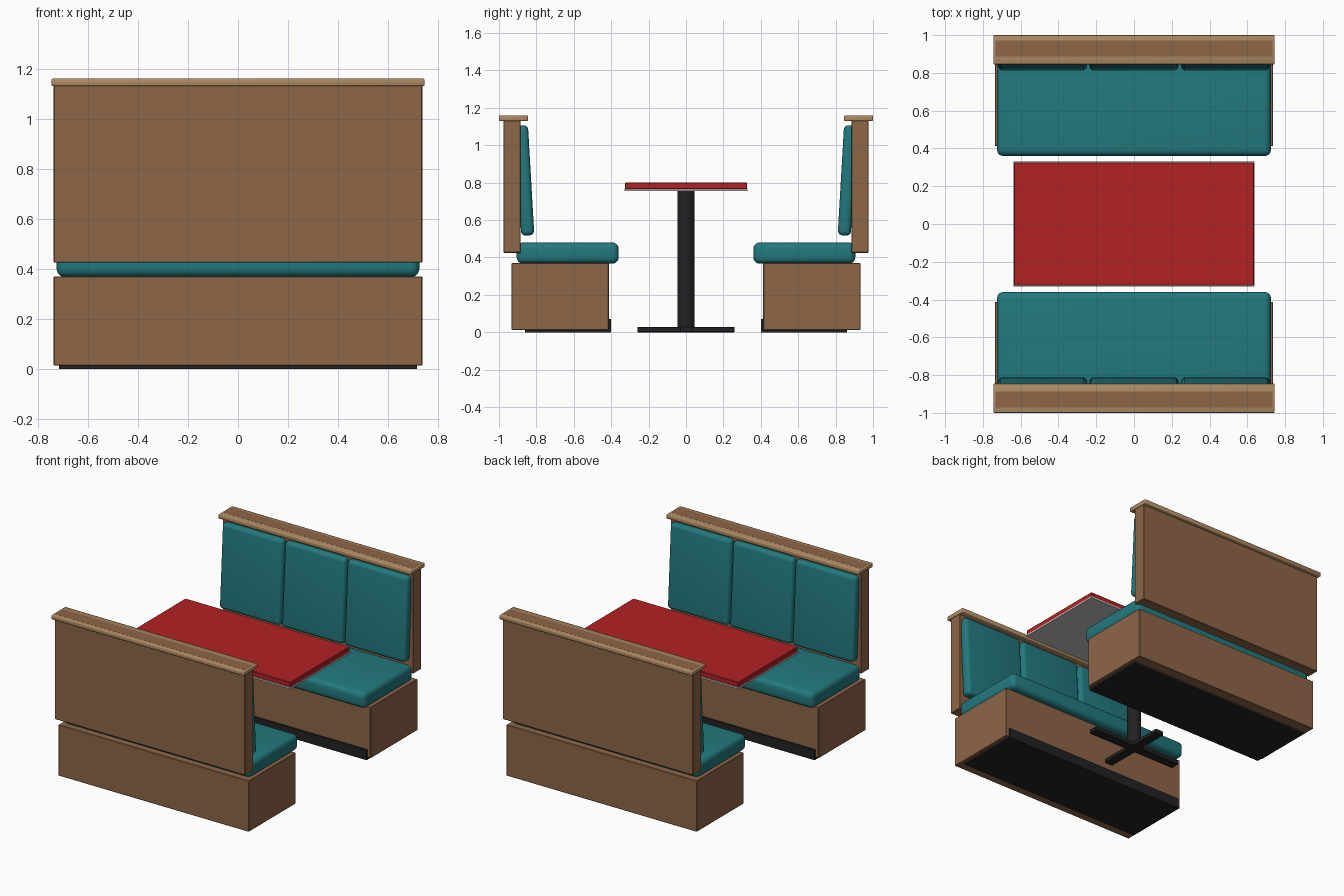
import bpy, bmesh, math
from mathutils import Matrix

if "Cube" in bpy.data.objects:
    bpy.data.objects.remove(bpy.data.objects["Cube"])


def material(name, r, g, b):
    """Flat colour from 0-255 display values, stored as linear."""
    def lin(c):
        c /= 255
        return c / 12.92 if c < 0.04045 else ((c + 0.055) / 1.055) ** 2.4
    m = bpy.data.materials.new(name)
    m.diffuse_color = (lin(r), lin(g), lin(b), 1)
    m.use_nodes = True
    m.node_tree.nodes["Principled BSDF"].inputs["Base Color"].default_value = m.diffuse_color
    return m


WOOD = material("brown wood", 142, 102, 72)
TRIM = material("light wood", 175, 139, 100)
TEAL = material("teal vinyl", 34, 121, 126)
RED = material("red laminate", 178, 33, 36)
BLACK = material("black", 34, 34, 36)
METAL = material("silver metal", 195, 195, 197)


def box(name, mat, x, y, z, bevel=0.0, segments=1, tilt=0.0):
    """Box from (min, max) ranges, optionally rounded and tilted about x."""
    ranges = (x, y, z)
    size = [abs(b - a) for a, b in ranges]
    bm = bmesh.new()
    bmesh.ops.create_cube(bm, size=1, matrix=Matrix.Diagonal((*size, 1)))
    if bevel:
        bmesh.ops.bevel(bm, geom=bm.edges[:], offset=bevel, segments=segments,
                        profile=0.5, affect='EDGES')
    mesh = bpy.data.meshes.new(name)
    if segments > 1:
        for f in bm.faces:
            f.smooth = True
    bm.to_mesh(mesh)
    bm.free()
    mesh.materials.append(mat)
    ob = bpy.data.objects.new(name, mesh)
    ob.location = [(a + b) / 2 for a, b in ranges]
    ob.rotation_euler.x = tilt
    bpy.context.collection.objects.link(ob)
    return ob


# Two facing benches
for s, side in ((-1, "front"), (1, "back")):
    def yr(a, b):
        return (s * a, s * b)
    box(side + "_bench_base", WOOD, (-.737, .737), yr(.413, .933), (.013, .37), .003)
    box(side + "_kick_plate", BLACK, (-.715, .715), yr(.40, .86), (0, .07))
    box(side + "_seat_cushion", TEAL, (-.725, .725), yr(.36, .905), (.367, .48), .034, 5)
    # Backboard runs up through the cap and shows as an inlay on top
    box(side + "_backboard", WOOD, (-.737, .737), yr(.885, .975), (.425, 1.1604), .003)
    box(side + "_cap_rail", TRIM, (-.745, .745), yr(.845, 1.0), (1.13, 1.16), .005, 2)
    # Three leaning back cushions
    for i in (-1, 0, 1):
        c = i * .484
        box(f"{side}_back_cushion_{i + 2}", TEAL, (c - .236, c + .236),
            yr(.828, .898), (.517, 1.107), .026, 5, tilt=-s * .058)

# Table top with metal edging plate beneath
box("table_top", RED, (-.635, .635), (-.326, .326), (.765, .80), .003)
box("table_trim", METAL, (-.638, .638), (-.33, .33), (.755, .766))

# Pedestal column
bpy.ops.mesh.primitive_cylinder_add(vertices=32, radius=.046, depth=.74,
                                    location=(0, 0, .386))
column = bpy.context.object
column.name = "table_column"
column.data.materials.append(BLACK)
bpy.ops.object.shade_smooth_by_angle(angle=math.radians(40))

# Cross-shaped foot
box("foot_bar_long", BLACK, (-.35, .35), (-.032, .032), (0, .03), .003)
box("foot_bar_short", BLACK, (-.032, .032), (-.26, .26), (0, .0295), .003)
